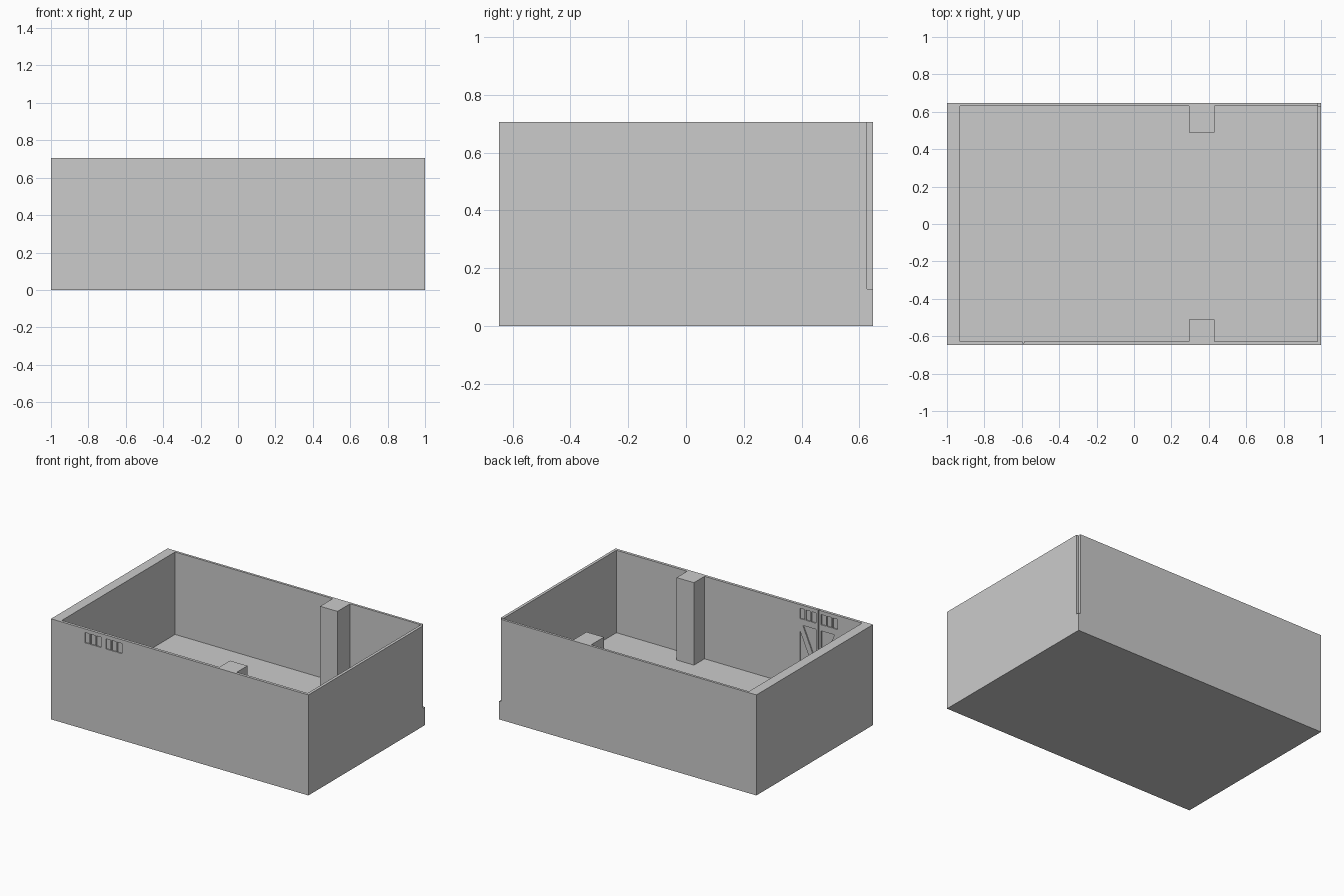
import bpy
import bmesh
from mathutils import Vector

cube = bpy.data.objects.get("Cube")
if cube:
    bpy.data.objects.remove(cube, do_unlink=True)

# Main sizes
HX, HY, TOP, FLOOR = 1.0, 0.647, 0.706, 0.127
IN_L, IN_R, IN_F, IN_B = -0.93, 0.98, -0.627, 0.63
DEPTH = 0.008

grey = bpy.data.materials.new("plain_grey")
grey.use_nodes = True
colour = (0.6, 0.6, 0.6, 1)
grey.diffuse_color = colour
grey.node_tree.nodes["Principled BSDF"].inputs["Base Color"].default_value = colour


def prism(bm, outline, offset):
    """Add a closed prism from a 3D outline swept by offset."""
    face = bm.faces.new([bm.verts.new(p) for p in outline])
    result = bmesh.ops.extrude_face_region(bm, geom=[face], use_keep_orig=True)
    moved = [v for v in result["geom"] if isinstance(v, bmesh.types.BMVert)]
    bmesh.ops.translate(bm, verts=moved, vec=Vector(offset))


def upright(bm, points, y0, y1):
    """Prism from an (x, z) outline running between two y positions."""
    prism(bm, [(x, y0, z) for x, z in points], (0, y1 - y0, 0))


def block(bm, x0, x1, y0, y1, z0, z1):
    upright(bm, [(x0, z0), (x1, z0), (x1, z1), (x0, z1)], y0, y1)


def make_object(name, bm):
    bmesh.ops.recalc_face_normals(bm, faces=bm.faces)
    mesh = bpy.data.meshes.new(name)
    bm.to_mesh(mesh)
    bm.free()
    mesh.materials.append(grey)
    obj = bpy.data.objects.new(name, mesh)
    bpy.context.collection.objects.link(obj)
    return obj


def cut(target, name, bm):
    """Subtract a cutter from the target, then discard the cutter."""
    cutter = make_object(name, bm)
    cutter.hide_render = True
    mod = target.modifiers.new(name, "BOOLEAN")
    mod.operation = "DIFFERENCE"
    mod.solver = "EXACT"
    mod.object = cutter
    bpy.context.view_layer.objects.active = target
    bpy.ops.object.modifier_apply(modifier=mod.name)
    bpy.data.objects.remove(cutter, do_unlink=True)


# Solid body
bm = bmesh.new()
block(bm, -HX, HX, -HY, HY, 0, TOP)
room = make_object("room_shell", bm)

# Open interior, leaving two full-height wall pillars
bm = bmesh.new()
p0, p1, front_pillar, back_pillar = 0.295, 0.43, -0.51, 0.49
plan = [(IN_L, IN_F), (p0, IN_F), (p0, front_pillar), (p1, front_pillar), (p1, IN_F),
        (IN_R, IN_F), (IN_R, IN_B), (p1, IN_B), (p1, back_pillar), (p0, back_pillar),
        (p0, IN_B), (IN_L, IN_B)]
prism(bm, [(x, y, FLOOR) for x, y in plan], (0, 0, TOP))
cut(room, "interior_cutter", bm)

# Corner rebate above floor level
bm = bmesh.new()
block(bm, 0.985, HX + 0.1, 0.627, HY + 0.1, FLOOR, TOP + 0.1)
cut(room, "corner_cutter", bm)

# Double door: small panes on both faces, braced panels on the inner face
bm = bmesh.new()
MID, INNER, OUTER = -0.592, 0.019, 0.145
inside = (IN_F - DEPTH, IN_F + 0.02)
outside = (-HY - 0.02, -HY + DEPTH)
pitch = (OUTER - INNER + 0.008) / 3
for side in (-1, 1):
    for i in range(3):
        a = MID + side * (INNER + i * pitch)
        b = a + side * (pitch - 0.008)
        for y0, y1 in (inside, outside):
            block(bm, min(a, b), max(a, b), y0, y1, 0.608, 0.68)
    # Triangles on either side of the diagonal brace
    near, far = MID + side * INNER, MID + side * OUTER
    high, low, gap = 0.565, 0.28, 0.022
    upright(bm, [(far, high - gap * 2), (far, low), (near + side * gap, low)], *inside)
    upright(bm, [(near, low + gap * 2), (near, high), (far - side * gap, high)], *inside)
    # Lower plain panel
    block(bm, min(near, far), max(near, far), *inside, 0.155, 0.255)
# Narrow joint between the door leaves
block(bm, MID - 0.004, MID + 0.004, *inside, FLOOR + 0.005, TOP + 0.1)
cut(room, "door_cutter", bm)
